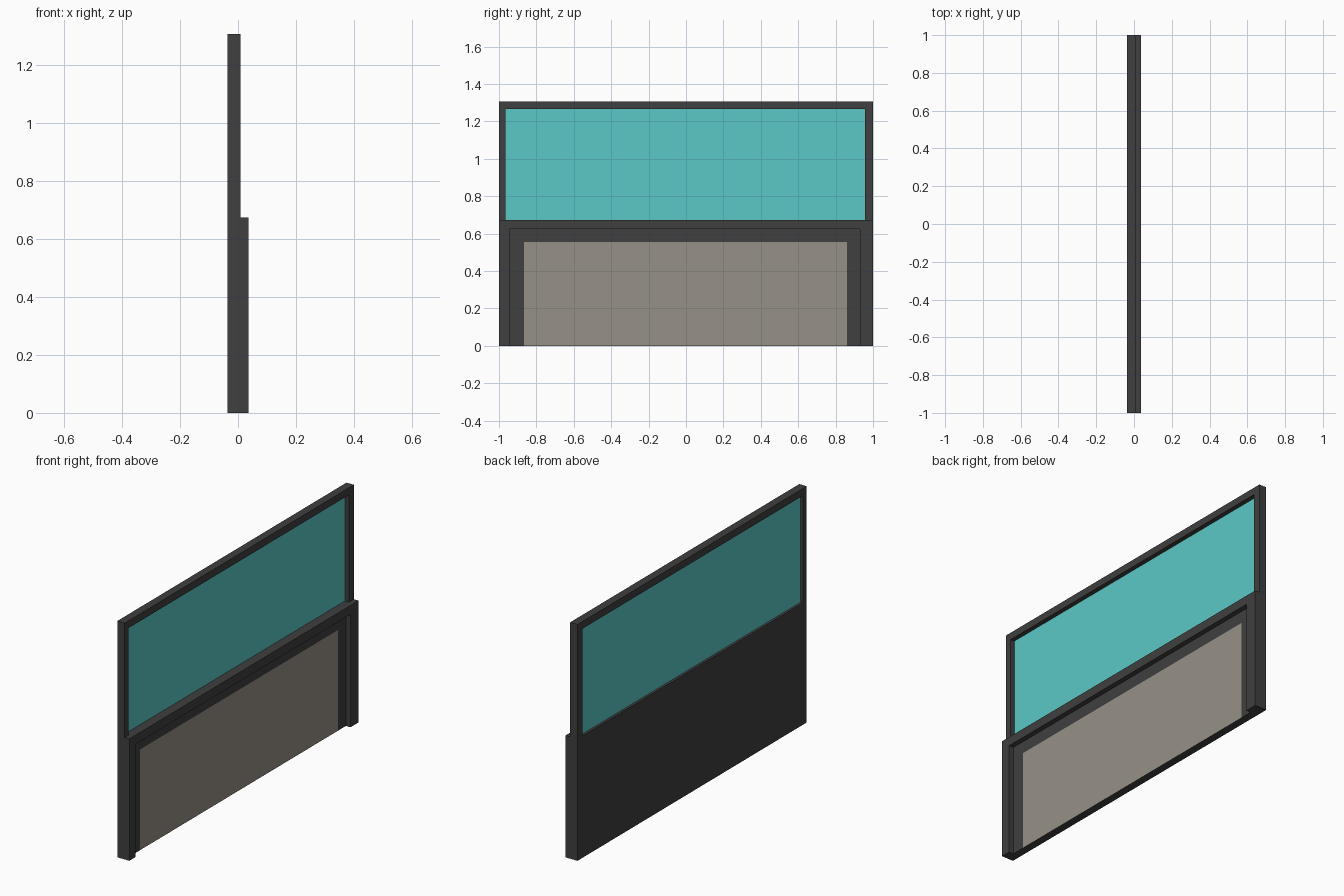
import bpy
import bmesh

if "Cube" in bpy.data.objects:
    bpy.data.objects.remove(bpy.data.objects["Cube"])

# depth planes along x
BACK, MID, FRONT = -0.037, 0.008, 0.036
LEDGE = 0.673   # height of the lower half
TOP = 1.305


def material(name, rgb):
    m = bpy.data.materials.new(name)
    m.diffuse_color = (*rgb, 1)
    m.use_nodes = True
    m.node_tree.nodes["Principled BSDF"].inputs["Base Color"].default_value = m.diffuse_color
    return m


DARK = material("dark_metal", (0.05, 0.05, 0.05))
TEAL = material("teal_pane", (0.105, 0.584, 0.565))
BEIGE = material("beige_panel", (0.305, 0.283, 0.238))


def extrude_profile(name, points, x0, x1, *mats, edit=None):
    """Extrude a (y, z) outline from x0 to x1."""
    bm = bmesh.new()
    face = bm.faces.new([bm.verts.new((x0, y, z)) for y, z in points])
    ext = bmesh.ops.extrude_face_region(bm, geom=[face], use_keep_orig=True)
    verts = [g for g in ext["geom"] if isinstance(g, bmesh.types.BMVert)]
    bmesh.ops.translate(bm, verts=verts, vec=(x1 - x0, 0, 0))
    bmesh.ops.recalc_face_normals(bm, faces=bm.faces)
    if edit:
        edit(bm)
    mesh = bpy.data.meshes.new(name)
    bm.to_mesh(mesh)
    bm.free()
    for m in mats:
        mesh.materials.append(m)
    obj = bpy.data.objects.new(name, mesh)
    bpy.context.collection.objects.link(obj)
    return obj


def rect(y0, y1, z0, z1):
    return [(y0, z0), (y1, z0), (y1, z1), (y0, z1)]


def arch(y0, y1, top, base, outer_top):
    """Upside-down U around an opening, outer width 2."""
    return [(-1, base), (y0, base), (y0, top), (y1, top),
            (y1, base), (1, base), (1, outer_top), (-1, outer_top)]


def mark_panel(bm):
    # cut the flush beige rectangle into the front face of the backing
    for co, no in (((0, -0.866, 0), (0, 1, 0)), ((0, 0.86, 0), (0, 1, 0)),
                   ((0, 0, 0.556), (0, 0, 1))):
        bmesh.ops.bisect_plane(bm, geom=bm.verts[:] + bm.edges[:] + bm.faces[:],
                               plane_co=co, plane_no=no)
    for f in bm.faces:
        c = f.calc_center_median()
        if f.normal.x > 0.9 and -0.866 < c.y < 0.86 and c.z < 0.556:
            f.material_index = 1


# lower backing with inset-coloured panel
extrude_profile("lower_panel", rect(-1, 1, 0, LEDGE), BACK, MID,
                DARK, BEIGE, edit=mark_panel)

# raised surround on the lower front
extrude_profile("lower_surround", arch(-0.944, 0.93, 0.623, 0, LEDGE),
                MID, FRONT, DARK)

# upper frame and its thin pane
extrude_profile("upper_frame", arch(-0.966, 0.957, 1.265, LEDGE, TOP),
                BACK, MID, DARK)
extrude_profile("upper_pane", rect(-0.966, 0.957, LEDGE, 1.265),
                -0.023, -0.017, TEAL)
